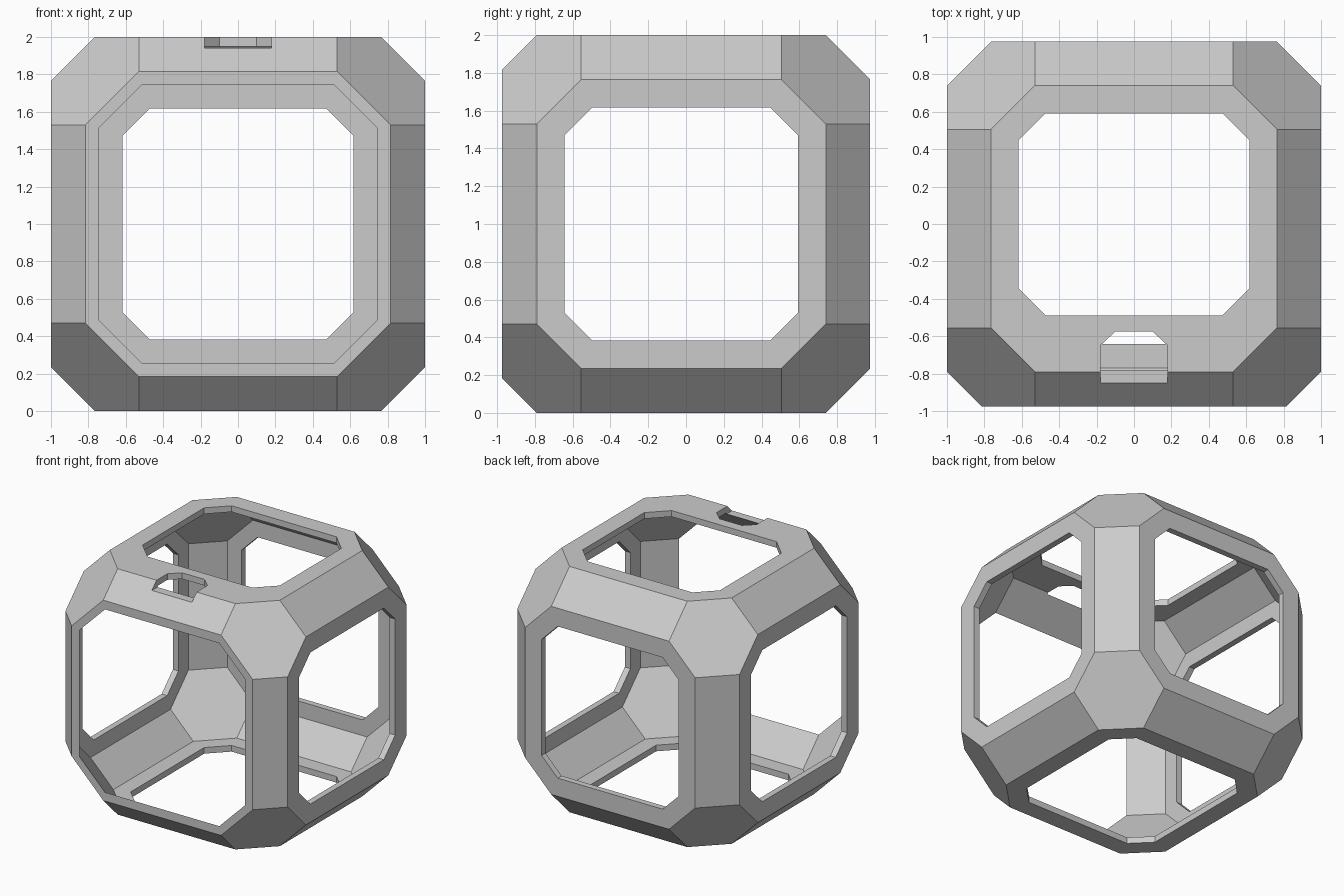
import bpy, bmesh
from itertools import permutations, product
from mathutils import Vector

old = bpy.data.objects.get("Cube")
if old:
    bpy.data.objects.remove(old, do_unlink=True)

# The cage is trimmed at the front, so its own centre sits slightly forward
CENTRE = Vector((0, -0.025, 1))
FRONT = -0.95          # trimmed front plane, relative to the centre
WALL = 0.05            # shell thickness

grey = bpy.data.materials.new("plain grey")
grey.use_nodes = True
colour = (0.6, 0.6, 0.6, 1)
grey.diffuse_color = colour
grey.node_tree.nodes["Principled BSDF"].inputs["Base Color"].default_value = colour


def hull_mesh(points):
    """Convex solid with flat many-sided faces."""
    bm = bmesh.new()
    for p in points:
        bm.verts.new(p)
    bmesh.ops.convex_hull(bm, input=bm.verts[:])
    bmesh.ops.dissolve_limit(bm, angle_limit=0.01, verts=bm.verts[:], edges=bm.edges[:])
    bmesh.ops.recalc_face_normals(bm, faces=bm.faces[:])
    return bm


def to_object(name, bm):
    mesh = bpy.data.meshes.new(name)
    bm.to_mesh(mesh)
    bm.free()
    mesh.materials.append(grey)
    obj = bpy.data.objects.new(name, mesh)
    obj.location = CENTRE
    bpy.context.collection.objects.link(obj)
    return obj


def bevelled_cube(a, b, c):
    """Cube with cut edges and cut corners: all signed orders of a, b, c."""
    return [Vector(v * s for v, s in zip(p, signs))
            for p in permutations((a, b, c))
            for signs in product((-1, 1), repeat=3)]


def octagon(u0, u1, v0, v1, cut=0.145):
    return [(u0 + cut, v0), (u1 - cut, v0), (u1, v0 + cut), (u1, v1 - cut),
            (u1 - cut, v1), (u0 + cut, v1), (u0, v1 - cut), (u0, v0 + cut)]


def prism(name, outline, axis, start, end):
    """Extrude a flat outline along the x, y or z axis."""
    points = []
    for u, v in outline:
        for w in (start, end):
            p = [u, v]
            p.insert(axis, w)
            points.append(p)
    return to_object(name, hull_mesh(points))


# Outer solid, trimmed flat at the front
flat, short = 0.765, 0.53
bm = hull_mesh(bevelled_cube(1, flat, short))
bmesh.ops.bisect_plane(bm, geom=bm.verts[:] + bm.edges[:] + bm.faces[:],
                       plane_co=(0, FRONT, 0), plane_no=(0, -1, 0), clear_outer=True)
bmesh.ops.holes_fill(bm, edges=[e for e in bm.edges if e.is_boundary])
bmesh.ops.recalc_face_normals(bm, faces=bm.faces[:])
frame = to_object("cage_frame", bm)

# Cavity at constant wall thickness, continued along its slopes out of the front
inner = 1 - WALL
inner_flat = 1 + flat - WALL * 2 ** 0.5 - inner
inner_short = 1 + flat + short - WALL * 3 ** 0.5 - inner - inner_flat
cavity_points = bevelled_cube(inner, inner_flat, inner_short)
for p in cavity_points:
    if p.y < -inner + 0.001:
        p.y -= 0.1
        i = 0 if abs(p.x) > abs(p.z) else 2
        p[i] -= 0.1 if p[i] > 0 else -0.1
cutters = [to_object("cavity_cutter", hull_mesh(cavity_points))]

# Windows in the sides, back, floor and roof (the roof one is shorter)
h = 0.617
window = octagon(-h, h, -h, h)
cutters += [
    prism("side_window_cutter", window, 0, -1.2, 1.2),
    prism("back_window_cutter", window, 1, 0.5, 1.2),
    prism("floor_window_cutter", window, 2, -1.2, -0.5),
    prism("roof_window_cutter", octagon(-h, h, -0.465, h), 2, 0.5, 1.2),
]

# Small notch in the upper front edge
notch = [(-0.18, -1.2), (0.18, -1.2), (0.18, -0.625),
         (0.1, -0.55), (-0.1, -0.55), (-0.18, -0.625)]
cutters.append(prism("notch_cutter", notch, 2, 0.94, 1.2))

for cutter in cutters:
    cutter.hide_render = True
    mod = frame.modifiers.new(cutter.name, 'BOOLEAN')
    mod.operation = 'DIFFERENCE'
    mod.solver = 'EXACT'
    mod.object = cutter

# Bake the cuts and drop the cutters
bpy.context.view_layer.update()
evaluated = frame.evaluated_get(bpy.context.evaluated_depsgraph_get())
baked = bpy.data.meshes.new_from_object(evaluated)
frame.modifiers.clear()
frame.data = baked
for cutter in cutters:
    bpy.data.objects.remove(cutter, do_unlink=True)
